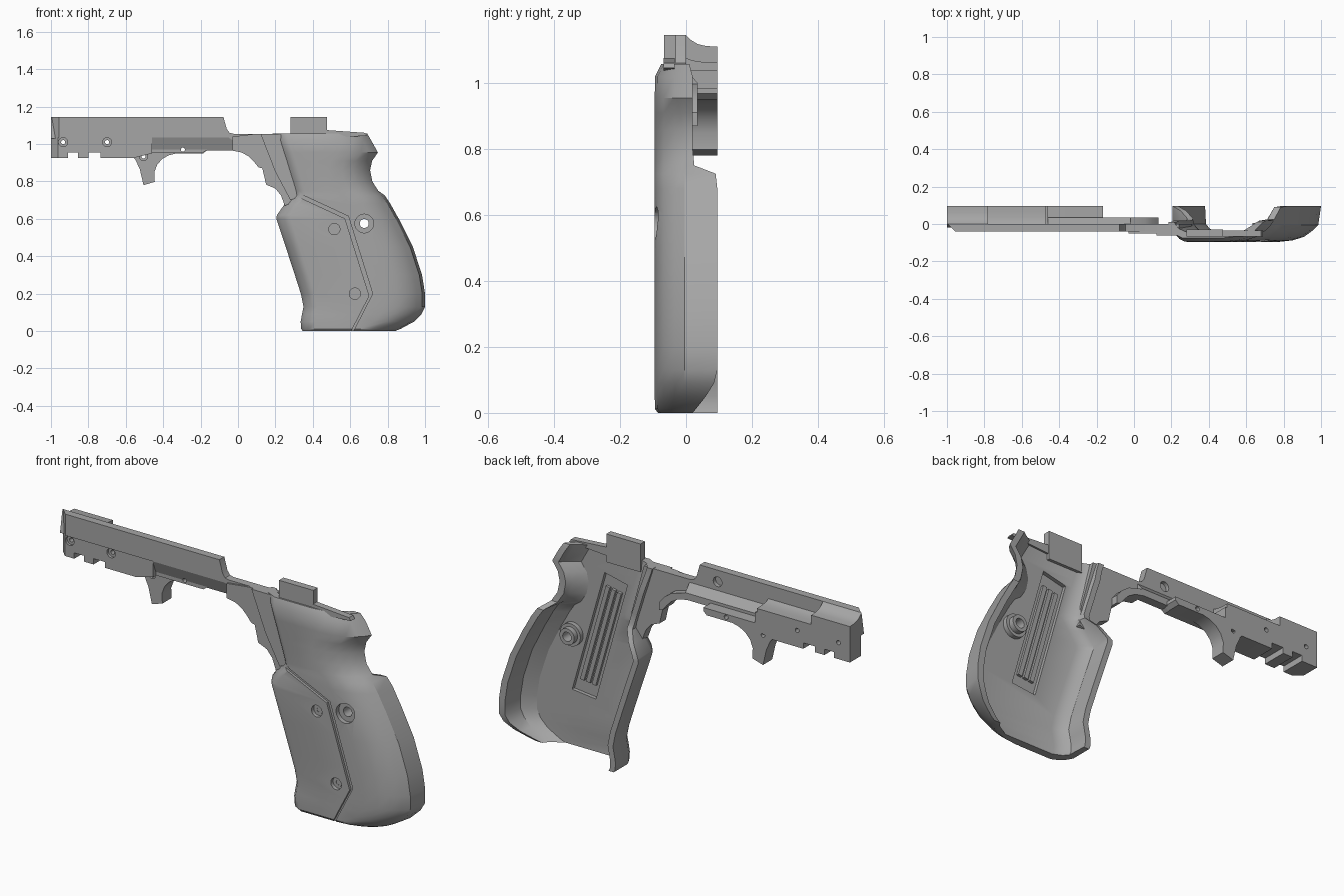
import bpy, bmesh
from mathutils import Matrix, Vector

cube = bpy.data.objects.get("Cube")
if cube:
    bpy.data.objects.remove(cube, do_unlink=True)

grey = bpy.data.materials.new("matte_grey")
grey.use_nodes = True
grey.diffuse_color = (0.38, 0.38, 0.38, 1)
shader = next(n for n in grey.node_tree.nodes if n.type == 'BSDF_PRINCIPLED')
shader.inputs["Base Color"].default_value = (0.38, 0.38, 0.38, 1)


def finish(name, bm):
    bmesh.ops.recalc_face_normals(bm, faces=bm.faces)
    mesh = bpy.data.meshes.new(name)
    bm.to_mesh(mesh)
    bm.free()
    mesh.materials.append(grey)
    ob = bpy.data.objects.new(name, mesh)
    bpy.context.collection.objects.link(ob)
    return ob


def loft(name, rings):
    bm = bmesh.new()
    rows = [[bm.verts.new(p) for p in ring] for ring in rings]
    n = len(rows[0])
    for a, b in zip(rows, rows[1:]):
        for i in range(n):
            j = (i + 1) % n
            bm.faces.new((a[i], a[j], b[j], b[i]))
    bm.faces.new(rows[0])
    bm.faces.new(rows[-1])
    return finish(name, bm)


def prism(name, outline, lo, hi, axis="y"):
    place = {"x": lambda p, d: (d, *p), "y": lambda p, d: (p[0], d, p[1]),
             "z": lambda p, d: (*p, d)}[axis]
    return loft(name, [[place(p, d) for p in outline] for d in (lo, hi)])


def box(name, x0, x1, y0, y1, z0, z1):
    return prism(name, [(x0, z0), (x1, z0), (x1, z1), (x0, z1)], y0, y1)


def disc(name, x, z, r, y0, y1):
    bm = bmesh.new()
    turn = Matrix.Translation((x, (y0 + y1) / 2, z)) @ Matrix.Rotation(1.5708, 4, 'X')
    bmesh.ops.create_cone(bm, cap_ends=True, segments=28, radius1=r, radius2=r,
                          depth=y1 - y0, matrix=turn)
    return finish(name, bm)


def cut(target, cutters):
    for c in cutters:
        mod = target.modifiers.new("cut", 'BOOLEAN')
        mod.operation, mod.solver, mod.object = 'DIFFERENCE', 'EXACT', c
    graph = bpy.context.evaluated_depsgraph_get()
    mesh = bpy.data.meshes.new_from_object(target.evaluated_get(graph))
    target.modifiers.clear()
    target.data = mesh
    for c in cutters:
        bpy.data.objects.remove(c, do_unlink=True)


# Hollow grip half: height, front x, back x, front rim y, back rim y, outer y
rows = [(0, .345, .84, .095, .02, -.085), (.012, .338, .87, .095, .03, -.094),
        (.05, .335, .94, .095, .06, -.095), (.09, .342, .98, .095, .085, -.095),
        (.13, .35, 1, .095, .095, -.095), (.2, .336, 1, .095, .095, -.095),
        (.3, .304, .984, .095, .095, -.095), (.45, .255, .935, .095, .095, -.095),
        (.6, .205, .86, .095, .095, -.095), (.62, .208, .848, .095, .095, -.095),
        (.68, .25, .815, .07, .095, -.095), (.725, .285, .785, .03, .09, -.095),
        (.75, .281, .75, .02, .025, -.095), (.8, .266, .718, .02, .02, -.095),
        (.86, .247, .706, .02, .02, -.095), (.91, .232, .717, .02, .02, -.095),
        (.955, .217, .748, .02, .02, -.095), (1.02, .197, .712, .01, .02, -.094),
        (1.057, .185, .69, .01, .01, -.075)]


def section(z, f, b, yf, yb, out):
    pts = [(f, yf), (f, -.015), (f + .02, -.05), (f + .045, out + .015), (f + .075, out),
           (b - .22, out), (b - .15, out + .008), (b - .09, out + .027),
           (b - .045, -.035), (b - .015, -.005), (b, yb),
           (b - .035, yb), (b - .055, -.005), (b - .12, -.045),
           (f + .1, -.045), (f + .055, -.025), (f + .035, 0), (f + .03, yf)]
    return [(x, y, z) for x, y in pts]


grip = loft("grip_shell", [section(*r) for r in rows])

seam = [(.27, .742), (.572, .602), (.702, .188), (.595, -.02)]
groove = seam + [(x + .018, z + .012) for x, z in reversed(seam)]
recess = [(.365, .905), (.495, .935), (.68, .285), (.545, .27)]
cut(grip, [prism("groove_cutter", groove, -.13, -.082),
           prism("recess_cutter", recess, -.064, .0),
           disc("pin_sink", .675, .575, .05, -.13, -.072),
           disc("pin_hole", .675, .575, .024, -.13, .1),
           disc("upper_screw_sink", .515, .545, .03, -.13, -.076),
           disc("lower_screw_sink", .625, .2, .03, -.13, -.076)])

# Screw heads with a small raised ring
for i, (x, z) in enumerate([(.515, .545), (.625, .2)]):
    ring = disc(f"grip_screw_{i + 1}", x, z, .021, -.078, -.084 + .001 - .005 + .014)
    cut(ring, [disc("socket", x, z, .011, -.1, -.0755)])

# Ribs in the inner recess
a, b, c, d = [Vector(p) for p in recess]
for i, t in enumerate((.25, .5, .75)):
    top, low = a.lerp(b, t), d.lerp(c, t)
    p, q = top.lerp(low, .1), top.lerp(low, .9)
    s = Vector((.011, .002))
    prism(f"inner_rib_{i + 1}", [p - s, p + s, q + s, q - s], -.07, -.05)

# Stepped boss round the pin hole
for name, r, y in (("boss_base", .058, -.022), ("boss_tip", .042, .005)):
    boss = disc(name, .675, .575, r, -.06, y)
    cut(boss, [disc("bore", .675, .575, .024, -.13, .1)])

# Tab and rear deck above the grip
box("top_tab", .28, .475, -.066, -.03, 1.0, 1.145)
prism("rear_deck", [(.47, 1.03), (.47, 1.075), (.68, 1.06), (.69, 1.045)], -.068, -.035)

# Upper rail plate, with an angled nose corner
nose = [(-1.05, -.1), (-.955, -.1), (-.955, -.041), (-1.001, .005), (-1.05, .005)]
rail = prism("upper_rail", [(-1, 1.035), (-1, 1.145), (-.078, 1.145), (-.06, 1.08),
                            (-.045, 1.06), (-.025, 1.055), (.14, 1.055), (.14, .985),
                            (.02, .985), (-.05, 1.035)], -.04, 0)
cut(rail, [prism("nose_cutter", nose, .8, 1.3, "z"),
           disc("inner_pocket", -.18, 1.085, .025, -.02, .05),
           disc("inner_pin_pocket", .04, 1.025, .018, -.02, .05)])

# Front block with concave decks and slotted underside
block = prism("front_block", [(-1, .925), (-.91, .925), (-.91, .955), (-.855, .955),
                              (-.855, .925), (-.8, .925), (-.8, .955), (-.735, .955),
                              (-.735, .925), (-.56, .925), (-.46, .95), (-.46, 1.04),
                              (-1, 1.04)], -.033, .095)
deck = [(-.02, 1.03), (0, 1.145), (.015, 1.13), (.035, 1.118), (.06, 1.112), (.095, 1.11),
        (.095, 1.03)]
nose_deck = prism("nose_deck", deck, -1, -.78, "x")
low_deck = prism("low_deck", [(y, min(z, 1.03 + (z - 1.03) * .4)) for y, z in deck],
                 -.78, -.47, "x")

# Tapered underside behind the block
taper = prism("lower_taper", [(-.04, 1.04), (-.01, .965), (.035, .965), (.035, 1.0),
                              (0, 1.04)], -.46, -.02, "x")

# Cut-off guard hook with its curved strap
hook = prism("guard_hook", [(-.58, .95), (-.548, .915), (-.525, .865), (-.505, .78),
                            (-.445, .798), (-.447, .85), (-.432, .89), (-.405, .92),
                            (-.37, .94), (-.33, .95), (-.185, .95), (-.165, .968),
                            (-.165, .985), (-.46, .985), (-.58, .97)], .02, .095)
web = prism("guard_web", [(-.46, .952), (-.19, .952), (-.165, .97), (-.165, 1.0),
                          (-.46, 1.0)], -.012, .03)

# Curved bridge down to the grip, plus a narrow inner strap
arc = [(-.03, .965), (.02, .955), (.06, .932), (.09, .9), (.11, .875), (.13, .87)]
bridge = prism("grip_bridge", [(-.03, 1.04)] + arc +
               [(.142, .82), (.15, .783), (.2, .762), (.23, .725), (.25, .67), (.32, .7),
                (.31, .8), (.24, 1.055), (.1, 1.055)], -.05, .0)
strap = prism("inner_strap", arc + [(.13, .91), (.1, .945), (.06, .975), (-.03, 1.0)],
              -.02, .035)
panel = prism("bridge_panel", [(.12, 1.055), (.2, .85), (.28, .7), (.33, .72), (.3, .8),
                               (.235, 1.055)], -.062, -.03)

# Small fastener holes
def drill(targets, x, z):
    for t in targets:
        cut(t, [disc("drill", x, z, .011, -.2, .2)])

drill([block], -.935, 1.01)
drill([block], -.7, 1.01)
drill([hook], -.505, .933)
drill([hook, web, taper], -.295, .97)
cut(block, [prism("nose_cutter", nose, .8, 1.3, "z"),
            disc("sink_a", -.935, 1.01, .024, -.1, -.02),
            disc("sink_b", -.7, 1.01, .024, -.1, -.02)])
cut(hook, [disc("sink_c", -.505, .933, .022, -.1, .03)])

# Smooth curved sides while keeping hard corners
bpy.context.view_layer.update()
bpy.ops.object.select_all(action='DESELECT')
for ob in bpy.context.scene.objects:
    if ob.type == 'MESH' and ob.data.materials and ob.data.materials[0] == grey:
        ob.select_set(True)
        bpy.context.view_layer.objects.active = ob
bpy.ops.object.shade_smooth_by_angle(angle=.55)
